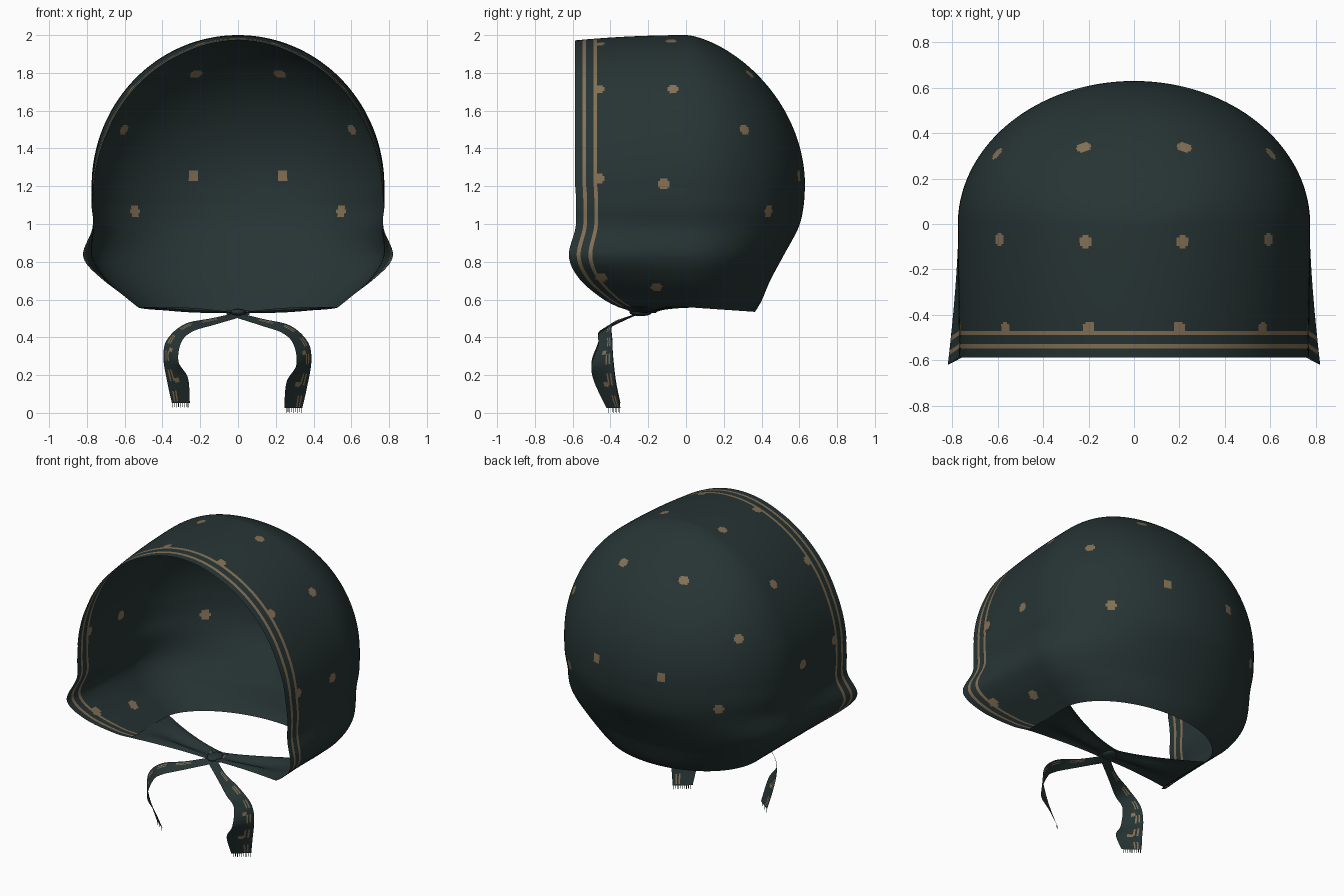
import bpy, bmesh, math
from mathutils import Vector

if "Cube" in bpy.data.objects:
    bpy.data.objects.remove(bpy.data.objects["Cube"])


def material(name, rgb):
    m = bpy.data.materials.new(name)
    m.diffuse_color = (*rgb, 1)
    m.use_nodes = True
    m.node_tree.nodes["Principled BSDF"].inputs["Base Color"].default_value = m.diffuse_color
    return m


CLOTH = material("dark green cloth", (0.020, 0.034, 0.034))
GOLD = material("dull gold", (0.23, 0.165, 0.092))


def spline(keys, t):
    """Smooth path through evenly spaced keys, t from 0 to 1."""
    n = len(keys) - 1
    i = min(int(t * n), n - 1)
    u = t * n - i
    p0, p1, p2, p3 = (Vector(keys[min(max(j, 0), n)]) for j in range(i - 1, i + 3))
    return 0.5 * (2 * p1 + (p2 - p0) * u + (2 * p0 - 5 * p1 + 4 * p2 - p3) * u * u
                  + (3 * p1 - p0 - 3 * p2 + p3) * u ** 3)


def sheet(name, rows, gold=lambda i, j, c: False, flip=False):
    """Cloth sheet from a grid of points; gold() picks the coloured faces."""
    bm = bmesh.new()
    grid = [[bm.verts.new(p) for p in row] for row in rows]
    for i in range(len(grid) - 1):
        for j in range(len(grid[0]) - 1):
            q = [grid[i][j], grid[i + 1][j], grid[i + 1][j + 1], grid[i][j + 1]]
            f = bm.faces.new(q[::-1] if flip else q)
            f.smooth = True
            f.material_index = int(gold(i, j, f.calc_center_median()))
    bmesh.ops.remove_doubles(bm, verts=bm.verts, dist=0.0003)
    me = bpy.data.meshes.new(name)
    bm.to_mesh(me)
    bm.free()
    me.materials.append(CLOTH)
    me.materials.append(GOLD)
    ob = bpy.data.objects.new(name, me)
    bpy.context.collection.objects.link(ob)
    return ob


# Hood shell: horizontal U-shaped slices from the crown to the neck edge
LOWER = [(1.2, .775, .63, -.585), (1.09, .775, .622, -.582), (.98, .762, .595, -.585),
         (.83, .77, .515, -.62), (.71, .70, .45, -.565), (.61, .59, .40, -.45),
         (.56, .53, .365, -.36)]
UP, DOWN, FRONT, BACK = 90, 64, 60, 96


def slice_at(r):
    """Height, half width, back depth and front edge of slice r."""
    if r <= UP:
        a = r / UP * math.pi / 2
        s = math.sin(a)
        return 1.2 + .8 * math.cos(a), .775 * s, .63 * s ** 1.3, -.588
    return spline(LOWER, (r - UP) / DOWN)


def hood_point(r, c):
    """Right half of a slice: c runs from the face edge to the back middle."""
    z, w, b, f = slice_at(r)
    if c <= FRONT:
        k = c / FRONT
        flare = .05 * math.exp(-((z - .82) / .12) ** 2) * (1 - k) ** 1.5
        pinch = .03 * (1 - k) ** 2 * min(max((z - 1.0) / .5, 0), 1)
        droop = .028 * max((z - 1.2) / .8, 0) * (1 - k) ** 2
        x = max(w + flare - pinch * min(w / .3, 1), 0)
        return Vector((x, f * (1 - k), z - droop))
    a = (c - FRONT) / BACK * math.pi / 2
    low = .025 * min(max((.7 - z) / .14, 0), 1)
    return Vector((w * math.cos(a), b * math.sin(a), z - low * math.sin(a)))


HALF = FRONT + BACK
rows = []
for r in range(UP + DOWN + 1):
    half = [hood_point(r, c) for c in range(HALF + 1)]
    rows.append(half + [Vector((-p.x, p.y, p.z)) for p in half[-2::-1]])

# Painted dots, mirrored left and right and snapped to the cloth
DOTS = [(.22, -.075, 1.97), (.60, -.07, 1.72), (.775, -.12, 1.21), (.60, .31, 1.50),
        (.23, .35, 1.80), (.53, .41, 1.07), (.235, .59, 1.26), (.66, -.16, .66),
        (.20, -.46, 1.95), (.57, -.46, 1.72), (.76, -.46, 1.24), (.72, -.45, .72)]
points = [p for row in rows for p in row[:HALF + 1]]
dots = [min(points, key=lambda p: (p - Vector(d)).length_squared) for d in DOTS]


def hood_gold(i, j, c):
    k = min(j, 2 * HALF - 1 - j)
    if k in (4, 5, 10, 11):          # two stripes along the face edge
        return True
    q = Vector((abs(c.x), c.y, c.z))
    return any(((q - d) * 1.0).length < .031 for d in dots)


sheet("hood", rows, hood_gold)

# Chin flaps: gathered cloth from the lower sides to the knot
N, M = 24, 46
for side, name in ((1, "chin_flap_right"), (-1, "chin_flap_left")):
    flap = []
    for i in range(N + 1):
        t = i / N
        g = 1 - (1 - t) ** 1.6
        row = []
        for j in range(0, M + 1, 2):
            p = hood_point(UP + DOWN, j * 66 / M) if j * 66 / M == int(j * 66 / M) \
                else hood_point(UP + DOWN, int(j * 66 / M))
            v = j / M
            y = p.y * (1 - g) + g * (-.29 + .13 * v)
            z = p.z * (1 - t) + t * .53 + .012 * math.sin(v * 9) * math.sin(math.pi * t)
            row.append((side * p.x * (1 - t), y, z))
        flap.append(row)
    sheet(name, flap, flip=side > 0)

# Ribbon tails: two edges each, swept from the knot down to the ends
OUTER = [(-.06, -.19, .545), (.13, -.33, .50), (.28, -.39, .465), (.375, -.39, .38),
         (.395, -.385, .28), (.375, -.37, .15), (.35, -.347, .035)]
INNER = [(-.06, -.26, .52), (.12, -.38, .465), (.24, -.46, .425), (.30, -.465, .365),
         (.315, -.50, .26), (.265, -.485, .17), (.255, -.42, .035)]
L, W = 60, 14
for side, name, lift, shift in ((1, "tail_right", -.01, -.01), (-1, "tail_left", .018, 0)):
    tail = []
    for i in range(L + 1):
        t = i / L
        a, b = spline(OUTER, t), spline(INNER, t)
        row = []
        for j in range(W + 1):
            p = a.lerp(b, j / W)
            row.append(Vector((side * (p.x + shift * t), p.y, p.z + lift * t)))
        tail.append(row)

    def tail_gold(i, j, c):
        return (j in (2, 4) and i % 9 < 5) or (i in (34, 35, 49, 50) and j in (5, 6, 7))

    sheet(name, tail, tail_gold, flip=side > 0)

    # Fringe threads under each ribbon end
    a, b = tail[-1][0], tail[-1][-1]
    for n in range(9):
        p = a.lerp(b, (n + .3) / 9.4)
        q = a.lerp(b, (n + .6) / 9.4)
        drop = Vector((0, 0, -.025 + .004 * (n % 2)))
        sheet(f"{name}_thread_{n + 1}", [[p, q], [p + drop, q + drop]])

# Knot where the flaps meet the tails
bpy.ops.mesh.primitive_uv_sphere_add(segments=16, ring_count=8, radius=1, location=(0, -.24, .532))
knot = bpy.context.object
knot.name = "knot"
knot.scale = (.045, .06, .02)
knot.data.materials.append(CLOTH)
bpy.ops.object.shade_smooth_by_angle()
